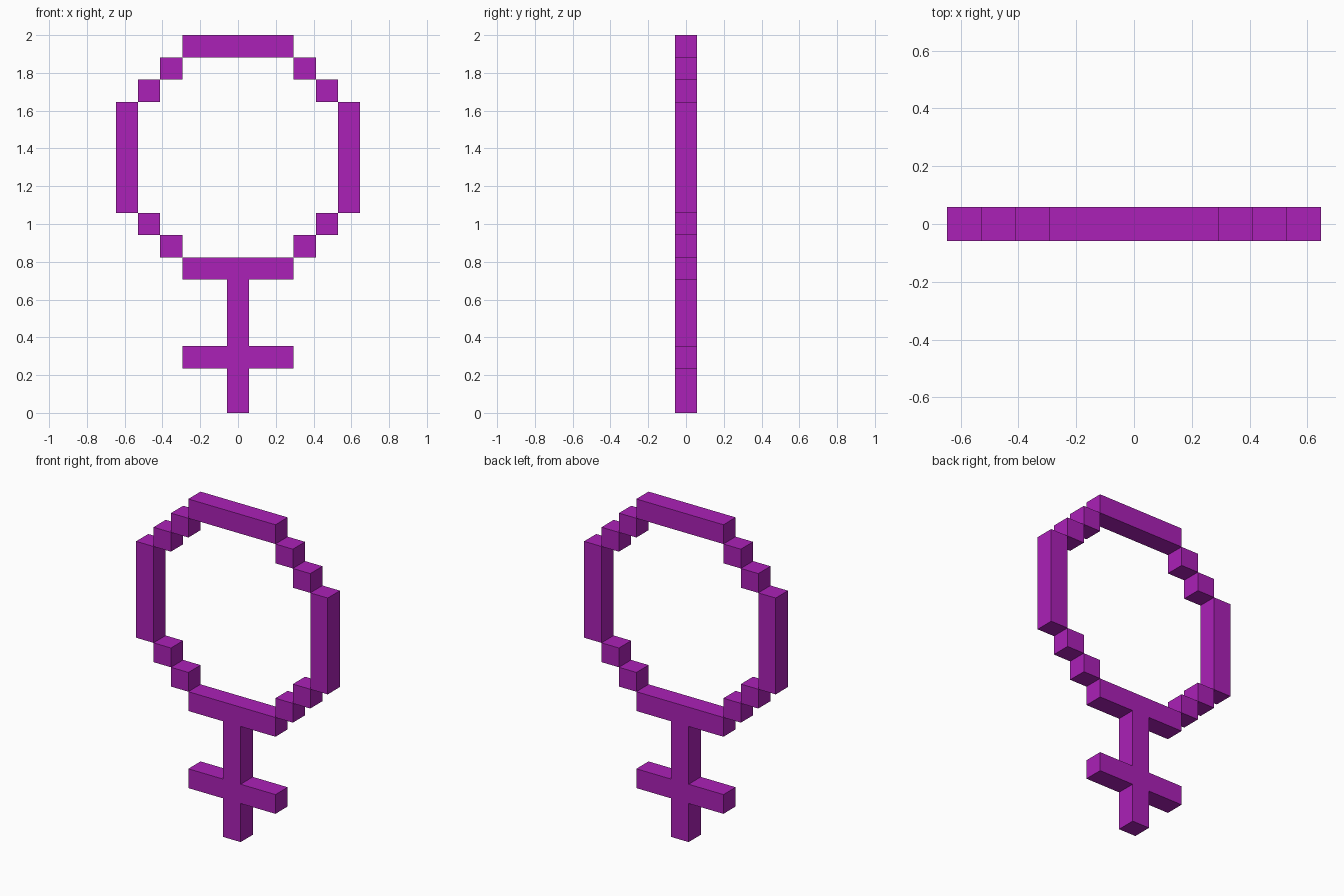
import bpy

if "Cube" in bpy.data.objects:
    bpy.data.objects.remove(bpy.data.objects["Cube"])

U = 2 / 17  # one block; the sign is 11 blocks wide and 17 tall

purple = bpy.data.materials.new("purple")
purple.diffuse_color = (0.41, 0.015, 0.476, 1)
purple.use_nodes = True
purple.node_tree.nodes["Principled BSDF"].inputs["Base Color"].default_value = purple.diffuse_color


def bar(name, col, row, w=1, h=1):
    """Box of w x h blocks; col is the centre column (0 = middle), row its lowest row."""
    bpy.ops.mesh.primitive_cube_add(size=1, location=(col * U, 0, (row + h / 2) * U))
    ob = bpy.context.object
    ob.name = name
    ob.scale = (w * U, U, h * U)
    bpy.ops.object.transform_apply(location=False, rotation=False, scale=True)
    ob.data.materials.append(purple)
    return ob


# Ring: top and bottom bars
bar("ring_top", 0, 16, w=5)
bar("ring_bottom", 0, 6, w=5)

# Ring sides, stepped corners and cross arms, mirrored left and right
for side, s in (("left", -1), ("right", 1)):
    bar(f"ring_side_{side}", 5 * s, 9, h=5)
    for col, low, high in ((3, 7, 15), (4, 8, 14)):
        bar(f"lower_step_{col}_{side}", col * s, low)
        bar(f"upper_step_{col}_{side}", col * s, high)
    bar(f"cross_arm_{side}", 1.5 * s, 2, w=2)

# Stem below the ring
bar("stem", 0, 0, h=6)
